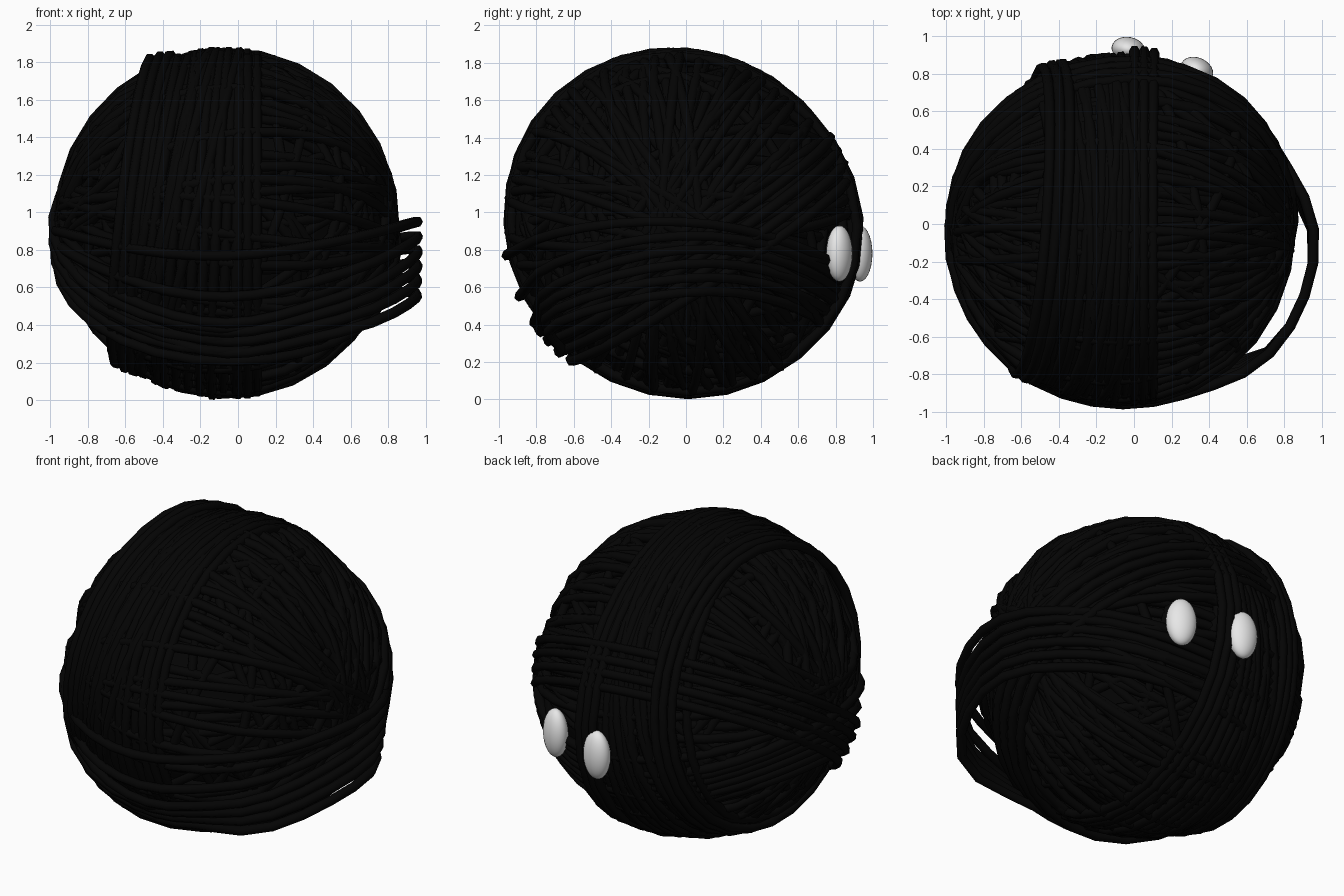
import bpy, math, random
from mathutils import Vector

if "Cube" in bpy.data.objects:
    bpy.data.objects.remove(bpy.data.objects["Cube"])

random.seed(4)
CENTRE = Vector((-0.06, -0.03, 0.94))
R = 0.888          # radius of the strand centre lines
SEGMENTS = 28
LONG_AXIS = Vector((0, -0.77, 0.64))   # the ball is slightly oval along this line
STRETCH = 0.045


def material(name, value):
    m = bpy.data.materials.new(name)
    m.diffuse_color = (value, value, value, 1)
    m.use_nodes = True
    m.node_tree.nodes["Principled BSDF"].inputs["Base Color"].default_value = m.diffuse_color
    return m


black = material("black yarn", 0.0012)
white = material("eye white", 0.8)


def oval(p):
    return p + LONG_AXIS * (p.dot(LONG_AXIS) * STRETCH)


def ring(normal, offset, radius=R, bump_dir=None, bump=0.0):
    """Closed loop of yarn lying in one plane around the ball."""
    n = Vector(normal).normalized()
    u = n.orthogonal().normalized()
    v = n.cross(u)
    r = math.sqrt(max(radius ** 2 - offset ** 2, 0.01))
    start = random.uniform(0, 0.2)
    pts = []
    for i in range(SEGMENTS):
        a = start + math.tau * i / SEGMENTS
        p = n * offset + r * (u * math.cos(a) + v * math.sin(a))
        if bump_dir:
            d = max(0, p.normalized().dot(Vector(bump_dir).normalized()))
            p *= 1 + bump * d ** 4
        pts.append(CENTRE + oval(p))
    return pts


def yarn(name, loops, thickness=0.028):
    """Turn a list of loops into one swept mesh."""
    cu = bpy.data.curves.new(name, 'CURVE')
    cu.dimensions = '3D'
    cu.bevel_depth = thickness
    cu.bevel_resolution = 1
    for pts in loops:
        s = cu.splines.new('POLY')
        s.points.add(len(pts) - 1)
        for q, p in zip(s.points, pts):
            q.co = (*p, 1)
        s.use_cyclic_u = True
    ob = bpy.data.objects.new(name, cu)
    bpy.context.collection.objects.link(ob)
    bpy.ops.object.select_all(action='DESELECT')
    ob.select_set(True)
    bpy.context.view_layer.objects.active = ob
    bpy.ops.object.convert(target='MESH')
    ob = bpy.context.object
    ob.data.materials.clear()
    ob.data.materials.append(black)
    return ob


def ellipsoid(name, loc, scale, mat, turn=0.0, segs=24, rings=14):
    bpy.ops.mesh.primitive_uv_sphere_add(segments=segs, ring_count=rings, location=loc,
                                         rotation=(0, 0, turn))
    ob = bpy.context.object
    ob.name = name
    ob.scale = scale
    ob.data.materials.append(mat)
    bpy.ops.object.shade_smooth()
    return ob


# Dark core that closes the gaps between strands
core = ellipsoid("ball_core", CENTRE, (1, 1, 1), black, segs=32, rings=20)
for vert in core.data.vertices:
    vert.co = oval(vert.co * 0.83)

# Strands that all cross near the left and right poles
crossing = []
for i in range(64):
    a = math.pi * i / 64
    n = (random.uniform(-0.16, 0.16), math.cos(a), math.sin(a))
    crossing.append(ring(n, random.uniform(-0.12, 0.12), R + random.uniform(-0.04, 0.008)))
yarn("crossing_strands", crossing)

# Scattered strands under the outer layer
scattered = []
for i in range(24):
    n = Vector([random.gauss(0, 1) for _ in range(3)])
    scattered.append(ring(n, random.uniform(-0.35, 0.35), R - random.uniform(0.01, 0.03)))
yarn("scattered_strands", scattered)

# Upright band over the front, top and back, leaning left towards the lower front
band = []
for i in range(13):
    t = i / 12
    lean = 0.2 * (1 - t)
    n = (1, -lean * 0.5, -lean)
    band.append(ring(n, -0.46 + 0.57 * t, R + random.uniform(-0.01, 0.015)))
for i in range(7):
    n = (1, random.uniform(-0.15, 0.05), random.uniform(-0.28, -0.12))
    band.append(ring(n, -0.46 + 0.05 * i, R + 0.015))
yarn("upright_band", band)

# Raised strands along both edges of the upright band
edge = [ring((1, -0.09, -0.12), -0.50 + 0.05 * i, 0.94 - 0.01 * i, (-0.4, 0.5, 0.75), 0.03)
        for i in range(3)]
edge += [ring((1, 0, 0), 0.06 + 0.05 * i, 0.895, (0.1, 1, -0.05), 0.045) for i in range(3)]
yarn("raised_edge_strands", edge)

# Slanted band, high at the back and low at the front left
slanted = [ring((0.08, -0.56, 0.83), -0.05 - 0.075 * i, 0.92, (-0.6, -0.6, -0.55), 0.05)
           for i in range(4)]
yarn("slanted_band", slanted)

# Loose strands that wrap the middle and hang away on the right
loose = []
for k in range(6):
    t = k / 5
    east, west = 0.57 + 0.38 * t, 0.62 + 0.28 * t
    north, south = 0.42 + 0.26 * t, (0.25, 0.31, 0.36, 0.41, 0.55, 0.77)[k]
    mean = (east + west + north + south) / 4
    c2 = (east + west - north - south) / 4
    pts = []
    for i in range(36):
        a = math.tau * i / 36
        z = mean + (east - west) / 2 * math.cos(a) + (north - south) / 2 * math.sin(a) \
            + c2 * math.cos(2 * a)
        front = max(0, -math.sin(a))
        fit = math.sqrt((0.92 + 0.025 * front) ** 2 - (z - CENTRE.z) ** 2)
        gap = (a + math.radians(21) + math.pi) % math.tau - math.pi
        g = math.exp(-(gap / 0.62) ** 4)
        r = fit * (1 - g) + 1.03 * g
        pts.append(Vector((CENTRE.x + r * math.cos(a), CENTRE.y + r * math.sin(a), z)))
    loose.append(pts)
yarn("loose_strands", loose)

# Two tall oval eyes on the back
for name, x, y, turn in (("inner_eye", -0.03, 0.93, -10), ("outer_eye", 0.335, 0.82, -24)):
    ellipsoid(name, (x, y, 0.78), (0.09, 0.066, 0.15), white, math.radians(turn))
